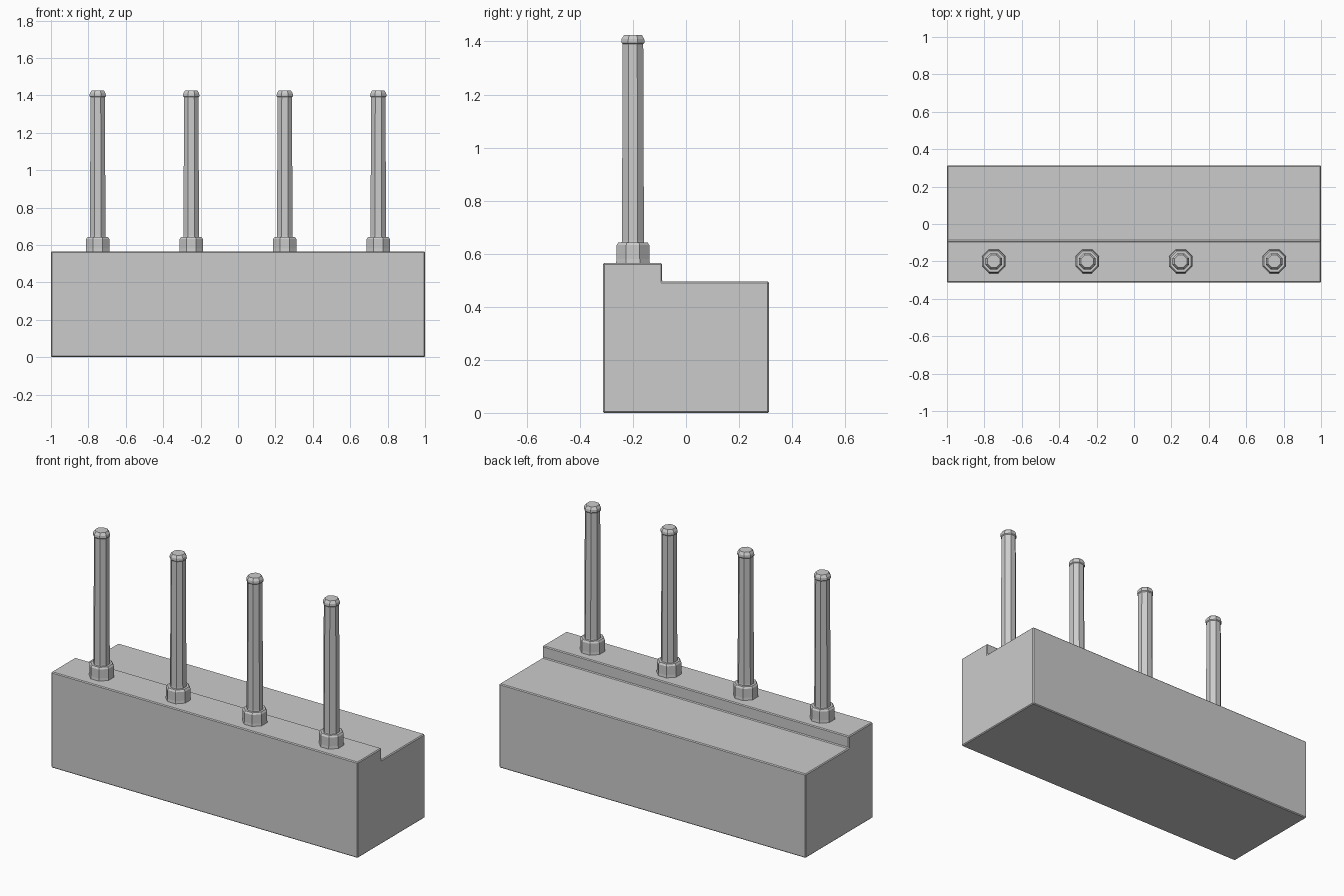
import bpy, bmesh
from math import cos, sin, pi

if "Cube" in bpy.data.objects:
    bpy.data.objects.remove(bpy.data.objects["Cube"])


def make_object(name, bm):
    bmesh.ops.recalc_face_normals(bm, faces=bm.faces[:])
    mesh = bpy.data.meshes.new(name)
    bm.to_mesh(mesh)
    bm.free()
    obj = bpy.data.objects.new(name, mesh)
    bpy.context.collection.objects.link(obj)
    return obj


def turned(name, x, y, profile, sides=8):
    """Faceted solid from (radius, z) rings, capped at both ends."""
    bm = bmesh.new()
    rings = []
    for r, z in profile:
        rings.append([bm.verts.new((x + r * cos(2 * pi * (i + 0.5) / sides),
                                    y + r * sin(2 * pi * (i + 0.5) / sides), z))
                      for i in range(sides)])
    for a, b in zip(rings, rings[1:]):
        for i in range(sides):
            j = (i + 1) % sides
            bm.faces.new((a[i], a[j], b[j], b[i]))
    bm.faces.new(rings[0][::-1])
    bm.faces.new(rings[-1])
    return make_object(name, bm)


# Stepped block: L-shaped section extruded along x
section = [(-0.313, 0), (0.313, 0), (0.313, 0.495),
           (-0.09, 0.495), (-0.09, 0.565), (-0.313, 0.565)]
bm = bmesh.new()
face = bm.faces.new([bm.verts.new((-1, y, z)) for y, z in section])
ext = bmesh.ops.extrude_face_region(bm, geom=[face])
bmesh.ops.translate(bm, vec=(2, 0, 0),
                    verts=[v for v in ext["geom"] if isinstance(v, bmesh.types.BMVert)])
block = make_object("stepped_block", bm)
bevel = block.modifiers.new("edge_bevel", "BEVEL")
bevel.width = 0.005
bevel.segments = 1

# Four rods, each with a collar at its foot and a slightly swollen tip
collar = [(0.070, 0.555), (0.067, 0.58), (0.067, 0.632), (0.060, 0.642)]
rod = [(0.047, 0.635), (0.045, 0.65), (0.043, 1.10), (0.042, 1.39),
       (0.047, 1.395), (0.046, 1.41), (0.036, 1.425)]
for n, x in enumerate((-0.75, -0.25, 0.25, 0.75), 1):
    turned(f"collar_{n}", x, -0.2, collar)
    turned(f"rod_{n}", x, -0.2, rod)
